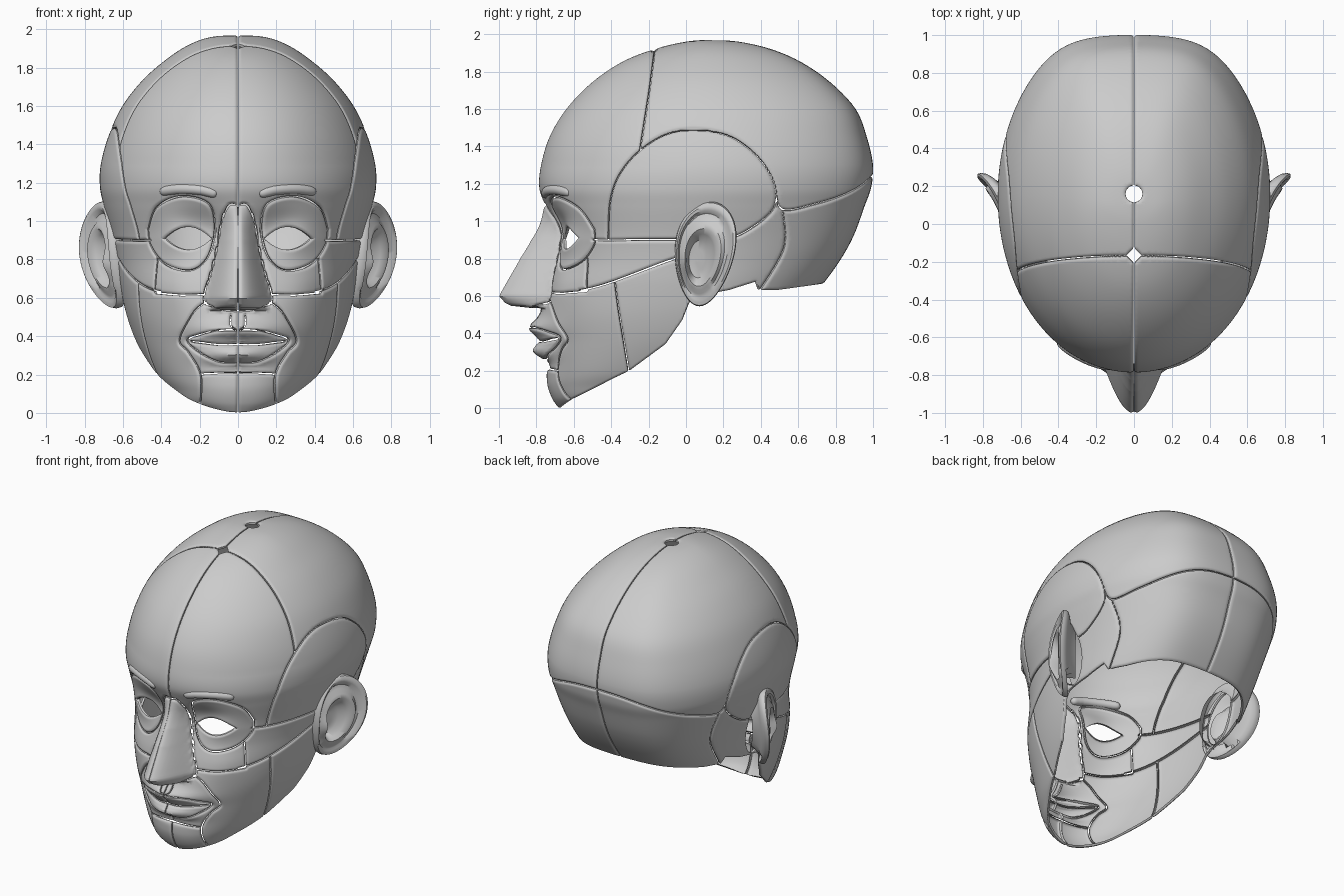
import bpy, bmesh, math
from mathutils import Vector, kdtree
from mathutils.bvhtree import BVHTree

if "Cube" in bpy.data.objects:
    bpy.data.objects.remove(bpy.data.objects["Cube"])

skin = bpy.data.materials.new("plain_grey")
skin.diffuse_color = (0.6, 0.6, 0.6, 1)
skin.use_nodes = True
skin.node_tree.nodes["Principled BSDF"].inputs["Base Color"].default_value = skin.diffuse_color

# horizontal slices: height, front y, back y, half width, y of widest point
SLICES = [(0, -.68, -.2, .2, -.35), (.05, -.715, 0, .3, -.3), (.12, -.74, .2, .37, -.2),
          (.2, -.745, .35, .44, -.1), (.35, -.75, .5, .525, .02), (.5, -.765, .6, .58, .08),
          (.66, -.74, .73, .615, .1), (.8, -.71, .83, .635, .12), (.93, -.71, .9, .66, .13),
          (1.08, -.755, .955, .7, .14), (1.18, -.785, .99, .72, .15), (1.3, -.775, 1, .715, .15),
          (1.45, -.73, .967, .673, .15), (1.6, -.64, .907, .603, .15), (1.74, -.505, .775, .493, .15),
          (1.85, -.345, .617, .365, .14), (1.92, -.17, .455, .255, .13), (1.96, 0, .28, .14, .12),
          (1.97, .12, .12, 0, .12)]
# nose: height, depth, half width
NOSE = [(.53, 0, .15), (.55, .19, .165), (.6, .25, .172), (.69, .22, .15), (.8, .185, .125),
        (.9, .135, .105), (1, .06, .085), (1.09, 0, .07)]
# lower rim of the shell seen from the side: y, z
RIM = [(-2, -.1), (-.69, -.01), (-.61, .045), (-.3, .2), (-.11, .34), (-.02, .47), (.02, .57), (.06, .6),
       (.23, .63), (.375, .675), (.39, .63), (.5, .63), (.73, .66), (1.2, .7)]
# panel seams drawn on the front (x, z) and on the side (y, z)
FRONT_SEAMS = [
    [(.475, .955), (.43, 1.07), (.3, 1.125), (.16, 1.09), (.125, .98), (.145, .85), (.2, .77),
     (.28, .745), (.39, .78), (.46, .87), (.475, .955)],
    [(0, 1.085), (.05, 1.08), (.09, 1), (.118, .85), (.15, .72), (.178, .63), (.172, .57), (.09, .535), (0, .525)],
    [(.425, .8), (.435, .7), (.44, .625)],
    [(.178, .62), (.3, .615), (.38, .62), (.44, .625)],
    [(.172, .58), (.24, .52), (.31, .38), (.26, .31), (.2, .2), (.2, .05)],
    [(0, .215), (.1, .21), (.2, .2)],
    [(0, .435), (.1, .43), (.2, .405), (.27, .375), (.2, .31), (.1, .26), (0, .255)],
    [(0, .36), (.1, .355), (.25, .37)],
    [(.038, .51), (.036, .46), (0, .435)]]
SIDE_SEAMS = [
    [(-.575, .63), (-.5, .645), (-.385, .68), (-.1, .785), (.02, .82)],
    [(-.5, .9), (-.42, .897), (-.2, .9), (.03, .9)],
    [(-.42, .9), (-.41, 1.1), (-.36, 1.25), (-.25, 1.38), (-.1, 1.47), (.07, 1.49), (.25, 1.45),
     (.4, 1.33), (.48, 1.18), (.46, 1.05), (.3, .93), (.17, .9)],
    [(-.165, 1.96), (-.172, 1.91), (-.2, 1.7), (-.25, 1.38)],
    [(.48, 1.18), (.52, 1.06), (.7, 1.09), (.85, 1.14), (.95, 1.195), (1.01, 1.25)],
    [(.52, 1.06), (.525, .85), (.38, .6)],
    [(-.385, .68), (-.36, .5), (-.3, .15)]]
# panel names by centre
PANELS = {"forehead": (.3, -.5, 1.5), "crown": (.45, .3, 1.65), "temple": (.66, .1, 1.25),
          "occiput": (.4, .75, .9), "mastoid": (.6, .4, .85), "cheekbone": (.55, -.35, .8),
          "cheek": (.3, -.65, .68), "jaw_front": (.35, -.55, .4), "jaw_back": (.53, -.2, .5),
          "chin": (.1, -.72, .12), "nose": (.07, -.87, .75), "eye_socket": (.28, -.64, .93),
          "upper_lip": (.1, -.82, .41), "lower_lip": (.1, -.81, .3), "mouth_ring": (.2, -.74, .4),
          "philtrum": (.02, -.8, .5)}


def spline(pts, i, t):
    a, b, c, d = (pts[max(0, min(len(pts) - 1, i + k))] for k in (-1, 0, 1, 2))
    return [.5 * (2 * q + (r - p) * t + (2 * p - 5 * q + 4 * r - s) * t * t + (3 * q - p - 3 * r + s) * t ** 3)
            for p, q, r, s in zip(a, b, c, d)]


def lerp_table(table, v):
    for a, b in zip(table, table[1:]):
        if a[0] <= v <= b[0]:
            f = (v - a[0]) / (b[0] - a[0])
            return [p + (q - p) * f for p, q in zip(a[1:], b[1:])]
    return None


def bump(x, z, cx, cz, rx, rz, h):
    return h * math.exp(-((x - cx) / rx) ** 2 - ((z - cz) / rz) ** 2)


def relief(x, z):
    """How far the face stands forward of the plain slices."""
    f = bump(x, z, 0, .43, .19, .045, .055) + bump(x, z, 0, .305, .15, .04, .055)  # lips
    f += bump(x, z, 0, .4, .22, .13, .03) - bump(x, z, 0, .235, .13, .03, .025)    # muzzle, chin fold
    f += bump(x, z, .34, .64, .12, .1, .015)                                      # cheek
    f -= bump(x, z, .2, .95, .14, .12, .06) - bump(x, z, .27, .91, .12, .08, .04)  # socket, eyelids
    n = lerp_table(NOSE, z)
    if n and x < n[1]:
        f += n[0] * (1 - (x / n[1]) ** 2) ** 1.25
    return f


def flat_back(c):
    """Broad, flattened back of the skull."""
    g = lambda t: t / (1 + t ** 12) ** (1 / 12)
    return g(1.08 * c) / g(1.08)


def make_half_head():
    bm, rows, nf, nb = bmesh.new(), [], 62, 36
    for i in range(len(SLICES) - 1):
        steps = 10 if i < 11 else 5
        rows += [spline(SLICES, i, k / steps) for k in range(steps)]
    grid = []
    for z, yf, yb, w, ym in rows:
        row = []
        blend = max(0, min(1, (1.3 - z) / .4))
        for k in range(nf + nb + 1):
            a = math.pi / 2 * (k / nf if k <= nf else 1 + (k - nf) / nb)
            s, c = max(0, math.sin(a)), math.cos(a)
            e = 2 / (2 + .2 * blend) if k <= nf else 1
            x, d = w * s ** e, abs(c) ** e
            y = ym + ((yf - ym) * d if c > 0 else (yb - ym) * flat_back(d))
            if c > .2:
                y -= relief(x, z) * min(1, (c - .2) / .2)
            row.append(bm.verts.new((x, y, z)))
        grid.append(row)
    top = bm.verts.new((0, .12, 1.97))
    for r, q in zip(grid, grid[1:]):
        for k in range(nf + nb):
            bm.faces.new((r[k], r[k + 1], q[k + 1], q[k]))
    for k in range(nf + nb):
        bm.faces.new((grid[-1][k], grid[-1][k + 1], top))
    bm.normal_update()
    return bm


head = make_half_head()
surface = BVHTree.FromBMesh(head)


def project(pts, side):
    """Lay a drawn curve onto the head."""
    out = []
    for i in range(len(pts) - 1):
        for k in range(13):
            u, z = spline(pts, i, k / 12)
            o, d = ((3, u, z), (-1, 0, 0)) if side else ((max(u, .001), -3, z), (0, 1, 0))
            hit = surface.ray_cast(Vector(o), Vector(d))[0]
            if hit is None:
                hit = surface.find_nearest(Vector((0, u, z) if side else (u, -.7, z)))[0]
            out.append(hit)
    return out


points = []
for seams, side in ((FRONT_SEAMS, False), (SIDE_SEAMS, True)):
    for seam in seams:
        line = project(seam, side)
        for a, b in zip(line, line[1:]):
            n = max(1, int((b - a).length / .003))
            points += [surface.find_nearest(a.lerp(b, k / n))[0] for k in range(n)]
tree = kdtree.KDTree(len(points))
for i, p in enumerate(points):
    tree.insert(p, i)
tree.balance()


def field(p):
    """Positive on the panels, negative in gaps and openings."""
    x, y, z = p
    f = min(tree.find(p)[2] - .0042, x - .0035)
    f = min(f, z - lerp_table(RIM, y)[0])
    if y < -.3:                                                       # eye opening
        f = min(f, abs(z - .91) - .06 * (1 - ((x - .265) / .125) ** 2))
    f = min(f, .1 * (math.hypot((y - .11) / .11, (z - .82) / .2) - 1))  # behind the ear
    if z > 1.7:                                                       # crown openings
        f = min(f, math.hypot(x, y - .16) - .045, (x + abs(y + .17)) * .7 - .03)
    return f


def carve(bm):
    for limit in (.02, .011):
        val = {v: field(v.co) for v in bm.verts}
        bmesh.ops.delete(bm, geom=[f for f in bm.faces if max(val[v] for v in f.verts) < -.03], context='FACES')
        near = {e for f in bm.faces if min(abs(val[v]) for v in f.verts) < limit for e in f.edges}
        bmesh.ops.subdivide_edges(bm, edges=list(near), cuts=1, use_grid_fill=True)
    val = {v: field(v.co) for v in bm.verts}
    cut = []
    for e in list(bm.edges):
        a, b = e.verts
        if val[a] * val[b] < 0:
            cut.append(bmesh.utils.edge_split(e, a, val[a] / (val[a] - val[b]))[1])
    for v in cut:
        val[v] = 0
    bmesh.ops.connect_verts(bm, verts=cut)
    bmesh.ops.delete(bm, geom=[f for f in bm.faces if sum(val[v] for v in f.verts) <= 0], context='FACES')
    bm.normal_update()
    # round the panel edges inward, then turn them in as a rim
    normal = {v: v.normal.copy() for v in bm.verts}
    for v in bm.verts:
        v.co -= normal[v] * .008 * max(0, 1 - max(0, val.get(v, 0)) / .016) ** 2
    edges = [e for e in bm.edges if e.is_boundary]
    new = bmesh.ops.extrude_edge_only(bm, edges=edges)["geom"]
    for v in [g for g in new if isinstance(g, bmesh.types.BMVert)]:
        for e in v.link_edges:
            o = e.other_vert(v)
            if o in normal:
                v.co = o.co - normal[o] * .014
                break


def finish(ob):
    ob.data.materials.clear()
    ob.data.materials.append(skin)
    ob.modifiers.new("mirror", 'MIRROR').use_mirror_merge = False


def add_mesh(name, bm):
    me = bpy.data.meshes.new(name)
    bm.to_mesh(me)
    bm.free()
    ob = bpy.data.objects.new(name, me)
    bpy.context.collection.objects.link(ob)
    bpy.ops.object.select_all(action='DESELECT')
    ob.select_set(True)
    bpy.context.view_layer.objects.active = ob
    bpy.ops.object.shade_smooth_by_angle(angle=math.radians(40))
    return ob


# head panels
carve(head)
add_mesh("panel", head)
bpy.ops.mesh.separate(type='LOOSE')
for ob in list(bpy.context.selected_objects):
    vs = ob.data.vertices
    if len(vs) < 40:
        bpy.data.objects.remove(ob)
        continue
    lo, hi = (Vector([g(v.co[k] for v in vs) for k in range(3)]) for g in (min, max))
    mid = (lo + hi) / 2
    ob.name = min(PANELS, key=lambda n: (Vector(PANELS[n]) - mid).length) + "_panel"
    finish(ob)

# eyebrows
curve = bpy.data.curves.new("eyebrow", 'CURVE')
curve.dimensions, curve.bevel_depth, curve.use_fill_caps = '3D', .028, True
path = project([(.11, 1.135), (.2, 1.16), (.32, 1.165), (.41, 1.15)], False)
sp = curve.splines.new('POLY')
sp.points.add(len(path) - 1)
for i, (pt, p) in enumerate(zip(sp.points, path)):
    t = 2 * i / (len(path) - 1) - 1
    p = p - surface.find_nearest(p)[1] * .013
    pt.co, pt.radius = (*p, 1), max(.15, (1 - t ** 8) ** .5)
brow = bpy.data.objects.new("eyebrow", curve)
bpy.context.collection.objects.link(brow)
finish(brow)

# ears: rings of (radius, outward offset) from the bowl over the rolled edge to the back
RINGS = [(.02, -.07), (.2, -.07), (.36, -.06), (.46, -.02), (.55, .005), (.63, .005), (.72, -.015),
         (.8, -.015), (.86, .008), (.92, .016), (.98, .01), (1, -.01), (.98, -.032), (.9, -.052),
         (.76, -.075), (.64, -.13)]
ear, loops, N = bmesh.new(), [], 56
for i, (r, off) in enumerate(RINGS):
    loop = []
    for k in range(N):
        a = 2 * math.pi * k / N
        inner = max(0, 1 - r) if i < 11 else 0                             # bowl sits forward and low
        u, v = r * math.cos(a) - .25 * inner, r * math.sin(a) - .15 * inner
        z = .825 + .28 * v
        y = .1 + .16 * u * (1 + .2 * v) + .028 * v
        soft = .4 if v < -.6 and .4 < r < .97 else 1                       # lobe
        x = .735 + .085 * u + .03 * v - .06 * v * v + off * soft
        x += .03 * math.exp(-((u + .6) / .2) ** 2 - ((v + .15) / .2) ** 2) * (off > -.03)  # front flap
        loop.append(ear.verts.new((x, y, z)))
    loops.append(loop)
for p, q in zip(loops, loops[1:]):
    for k in range(N):
        ear.faces.new((p[k], q[k], q[(k + 1) % N], p[(k + 1) % N]))
ear.faces.new(loops[0])
bmesh.ops.recalc_face_normals(ear, faces=ear.faces)
finish(add_mesh("ear", ear))
